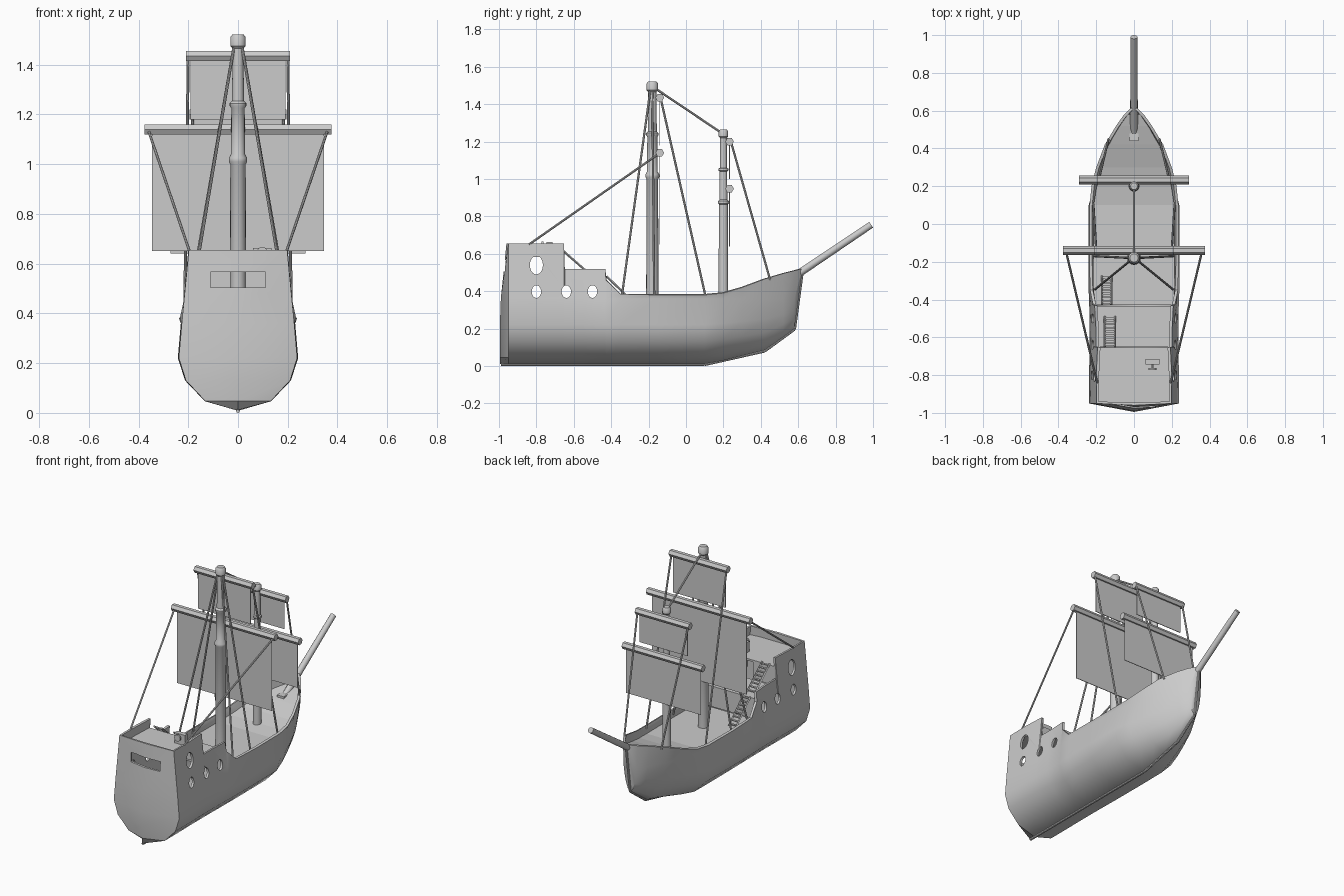
import bpy, bmesh, math
from mathutils import Vector

if "Cube" in bpy.data.objects:
    bpy.data.objects.remove(bpy.data.objects["Cube"])

def mesh_obj(name, verts, faces, smooth=None):
    me = bpy.data.meshes.new(name)
    me.from_pydata(verts, [], faces)
    me.update()
    ob = bpy.data.objects.new(name, me)
    bpy.context.collection.objects.link(ob)
    if smooth:
        smooth_obj(ob, smooth)
    return ob

def activate(ob):
    bpy.ops.object.select_all(action='DESELECT')
    ob.select_set(True)
    bpy.context.view_layer.objects.active = ob

def smooth_obj(ob, deg):
    activate(ob)
    bpy.ops.object.shade_smooth_by_angle(angle=math.radians(deg))

def box(name, lo, hi):
    v = [(x, y, z) for x in (lo[0], hi[0]) for y in (lo[1], hi[1]) for z in (lo[2], hi[2])]
    return mesh_obj(name, v, [(0, 1, 3, 2), (4, 6, 7, 5), (0, 4, 5, 1), (2, 3, 7, 6), (0, 2, 6, 4), (1, 5, 7, 3)])

def rod(name, a, b, r, n=8, r2=None, smooth=40):
    a, b = Vector(a), Vector(b)
    q = (b - a).to_track_quat('Z', 'Y')
    v = []
    for p, rr in ((a, r), (b, r if r2 is None else r2)):
        for i in range(n):
            t = 2 * math.pi * i / n
            v.append(p + q @ Vector((rr * math.cos(t), rr * math.sin(t), 0)))
    f = [(i, (i + 1) % n, n + (i + 1) % n, n + i) for i in range(n)]
    f += [tuple(range(n))[::-1], tuple(range(n, 2 * n))]
    return mesh_obj(name, v, f, smooth)

def lathe(name, y, prof, n=16):
    v = [(r * math.cos(2 * math.pi * i / n), y + r * math.sin(2 * math.pi * i / n), z)
         for r, z in prof for i in range(n)]
    f = [(j * n + i, j * n + (i + 1) % n, (j + 1) * n + (i + 1) % n, (j + 1) * n + i)
         for j in range(len(prof) - 1) for i in range(n)]
    f += [tuple(range(n))[::-1], tuple(range((len(prof) - 1) * n, len(prof) * n))]
    return mesh_obj(name, v, f, 40)

# Hull stations: y, keel z, rail z, half width, rail width fraction
ST = [(-.95, .012, .655, .238, .83), (-.80, .012, .655, .238, .84), (-.652, .012, .655, .235, .82),
      (-.648, .012, .52, .235, .86), (-.55, .012, .52, .235, .86), (-.432, .012, .52, .237, .88),
      (-.428, .012, .46, .238, .91), (-.35, .012, .385, .24, .97), (-.15, .012, .38, .242, .98),
      (.10, .012, .38, .24, .98), (.20, .03, .39, .225, 1), (.30, .055, .42, .2, 1),
      (.42, .085, .465, .155, 1), (.52, .155, .495, .095, 1), (.58, .2, .51, .052, 1),
      (.62, .49, .52, .012, 1)]

def section(s):
    y, k, R, w, rf = s
    t = min(max((y - .1) / .4, 0), 1)
    mid = .36 if y < .6 else .51
    out = []
    for h, a, b in ((0, .05, .1), (.1, .55, .35), (.34, .88, .6), (.6, 1, .76), (1, .95, .92)):
        out.append((w * (a + (b - a) * t), k + h * (mid - k)))
    return out + [(w * rf, R)]

def half_width(y, z):
    for a, b in zip(ST, ST[1:]):
        if a[0] <= y <= b[0]:
            t = (y - a[0]) / (b[0] - a[0])
            sec = [(p[0] + (q[0] - p[0]) * t, p[1] + (q[1] - p[1]) * t)
                   for p, q in zip(section(a), section(b))]
            break
    for p, q in zip(sec, sec[1:]):
        if p[1] <= z <= q[1]:
            return p[0] + (q[0] - p[0]) * (z - p[1]) / (q[1] - p[1])
    return sec[-1][0]

# Hull shell with ridged transom
secs = [section(s) for s in ST]
N, C = len(ST), 2 * len(ST) + 1
ridge_y = (-.995, -.995, -.995, -.995, -.99, -.96)
verts, faces = [], []
for j in range(6):
    verts += [(-secs[i][j][0], ST[i][0], secs[i][j][1]) for i in reversed(range(N))]
    verts.append((0, ridge_y[j], secs[0][j][1]))
    verts += [(secs[i][j][0], ST[i][0], secs[i][j][1]) for i in range(N)]
for j in range(5):
    for c in range(C):
        d = (c + 1) % C
        faces.append((j * C + c, j * C + d, (j + 1) * C + d, (j + 1) * C + c))
for i in range(N - 1):
    faces.append((N - 1 - i, N - 2 - i, N + 2 + i, N + 1 + i))
faces.append((N, N - 1, N + 1))
hull = mesh_obj("hull", verts, faces)
m = hull.modifiers.new("shell", 'SOLIDIFY')
m.thickness, m.offset = .015, -1

# Portholes and stern window cut through the shell
cutters = []
for y, z, ry, rz in ((-.8, .54, .035, .05), (-.8, .398, .025, .034), (-.64, .398, .025, .034), (-.5, .398, .025, .034)):
    c = rod("porthole_cutter", (-.4, 0, 0), (.4, 0, 0), 1, 20, smooth=None)
    for v in c.data.vertices:
        v.co.y, v.co.z = y + v.co.y * ry, z + v.co.z * rz
    cutters.append(c)
cutters.append(box("window_cutter", (-.11, -1.1, .505), (.11, -.9, .567)))
for c in cutters:
    c.hide_render = True
    b = hull.modifiers.new("cut", 'BOOLEAN')
    b.operation, b.object, b.solver = 'DIFFERENCE', c, 'EXACT'
activate(hull)
for m in list(hull.modifiers):
    bpy.ops.object.modifier_apply(modifier=m.name)
for c in cutters:
    bpy.data.objects.remove(c)
smooth_obj(hull, 35)

# Keel and stem
kp = [(-.99, .008), (.1, .008), (.42, .08), (.58, .197), (.622, .505)]
for a, b in zip(kp, kp[1:]):
    rod("keel", (0, *a), (0, *b), .008, 8)

# Decks fitted to the hull
def deck(name, pts):
    v = []
    for y, z in pts:
        w = max(half_width(y, z) - .006, .004)
        v += [(-w, y, z), (w, y, z), (-w, y, z - .012), (w, y, z - .012)]
    f = []
    for i in range(len(pts) - 1):
        a, b = 4 * i, 4 * i + 4
        f += [(a, a + 1, b + 1, b), (a + 2, b + 2, b + 3, a + 3), (a, b, b + 2, a + 2), (a + 1, a + 3, b + 3, b + 1)]
    e = 4 * len(pts) - 4
    f += [(0, 2, 3, 1), (e, e + 1, e + 3, e + 2)]
    mesh_obj(name, v, f)

deck("poop_deck", [(-.948, .595), (-.8, .595), (-.655, .595)])
deck("quarter_deck", [(-.65, .47), (-.55, .47), (-.435, .47)])
deck("main_deck", [(-.43, .335), (-.35, .335), (-.15, .335), (.1, .335), (.2, .35), (.3, .375), (.42, .415), (.52, .445), (.58, .46), (.612, .505)])
for s in (-1, 1):
    for y, z0, z1, gap in ((-.655, .47, .595, .03), (-.435, .335, .47, 0)):
        w0, w1 = half_width(y - .005, z0) - .006, half_width(y - .005, z1) - .006
        mesh_obj("bulkhead", [(s * gap, y, z0), (s * w0, y, z0), (s * w1, y, z1), (s * gap, y, z1)], [(0, 1, 2, 3)])

# Ladders between decks
def ladder(x0, x1, y0, z0, y1, z1, n=8):
    for x in (x0, x1):
        rod("ladder_rail", (x, y0, z0), (x, y1, z1), .006, 4, smooth=None)
    for i in range(n):
        t = (i + .5) / n
        y, z = y0 + (y1 - y0) * t, z0 + (z1 - z0) * t
        box("ladder_step", (x0, y - .007, z - .003), (x1, y + .007, z + .003))

ladder(-.155, -.1, -.49, .47, -.65, .61)
ladder(-.17, -.12, -.275, .335, -.425, .48)

# Helm on the poop deck
box("helm_stand", (.06, -.745, .595), (.135, -.715, .663))
rod("helm_axle", (.098, -.77, .645), (.098, -.74, .645), .006)
rod("helm_wheel", (.098, -.772, .645), (.098, -.762, .645), .022, 12)

# Masts, with collars and caps
lathe("main_mast", -.18, [(.033, .33), (.031, 1.0), (.037, 1.01), (.037, 1.025), (.028, 1.04), (.027, 1.225),
                          (.034, 1.235), (.034, 1.245), (.024, 1.255), (.022, 1.465), (.031, 1.475), (.031, 1.51), (.022, 1.522)])
lathe("fore_mast", .2, [(.026, .34), (.024, .865), (.029, .87), (.029, .882), (.021, .89), (.02, 1.04),
                        (.026, 1.045), (.026, 1.055), (.019, 1.06), (.018, 1.22), (.025, 1.228), (.025, 1.255), (.018, 1.265)])
rod("bowsprit", (0, .455, .395), (0, .99, .755), .021, 12, .018)
box("bowsprit_foot", (-.025, .44, .40), (.025, .48, .435))

# Yards and sails
for n, y, z, L, w, bottom in (("main", -.14, 1.14, .375, .345, .65), ("main_top", -.14, 1.435, .21, .19, 1.18),
                              ("fore", .233, .948, .29, .272, .64), ("fore_top", .233, 1.2, .195, .175, 1.0)):
    rod(n + "_yard", (-L, y, z), (L, y, z), .023, 6, smooth=None)
    box(n + "_sail", (-w, y - .002, bottom), (w, y + .002, z))

# Rigging
rod("mast_stay", (0, -.18, 1.495), (0, .2, 1.24), .006)
for s in (-1, 1):
    for a, b in (((.015, -.19, 1.48), (.205, -.345, .36)), ((.015, -.18, 1.48), (.21, -.17, .36)),
                 ((.2, -.135, 1.43), (.215, .105, .37)), ((.185, .24, 1.2), (.135, .45, .46)),
                 ((.36, -.145, 1.135), (.195, -.84, .65))):
        rod("rigging_line", (s * a[0], a[1], a[2]), (s * b[0], b[1], b[2]), .006)
